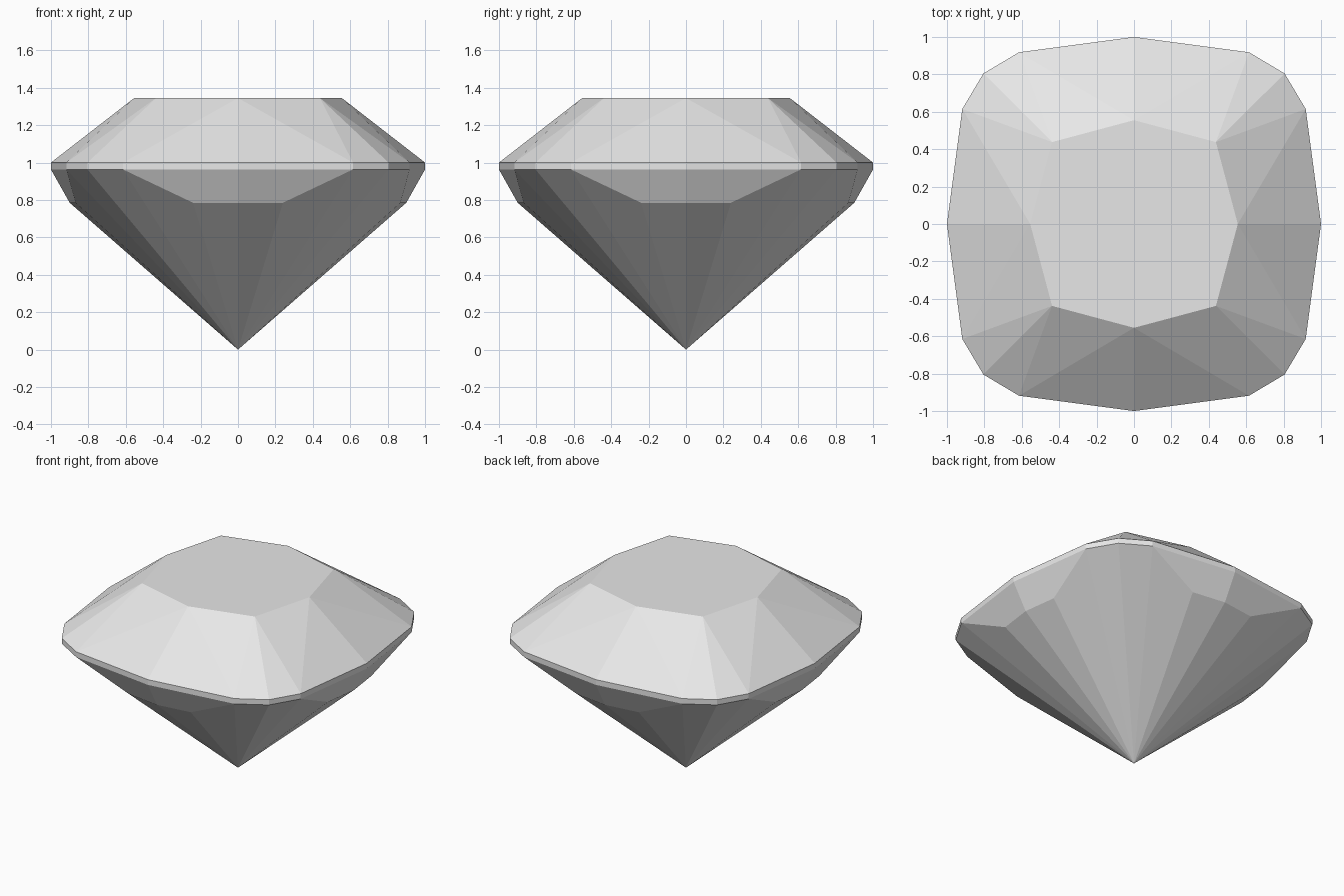
import bpy
import bmesh
from math import pi
from mathutils import Matrix, Vector

cube = bpy.data.objects.get("Cube")
if cube:
    bpy.data.objects.remove(cube, do_unlink=True)

# Material
grey = bpy.data.materials.new("pale_grey")
grey.use_nodes = True
colour = (0.8, 0.8, 0.8, 1)
grey.diffuse_color = colour
grey.node_tree.nodes["Principled BSDF"].inputs["Base Color"].default_value = colour

bm = bmesh.new()


def ring(quarter, z):
    """Repeat a quarter outline four times round the axis."""
    return [bm.verts.new(Matrix.Rotation(q * pi / 2, 3, "Z") @ Vector((x, y, z)))
            for q in range(4) for x, y in quarter]


def face(*verts):
    bm.faces.new(verts)


# Rings from table to culet
outline = [(1, 0), (0.918, 0.615), (0.805, 0.805), (0.615, 0.918)]
table = ring([(0.555, 0), (0.438, 0.438)], 1.345)
girdle_top = ring(outline, 1.0)
girdle_base = ring(outline, 0.963)
belt = ring([(0.9, 0), (0.868, 0.24), (0.24, 0.868)], 0.785)
culet = bm.verts.new((0, 0, 0))

# Table
face(*table)

# Girdle band
for i in range(len(girdle_top)):
    face(girdle_top[i - 1], girdle_top[i], girdle_base[i], girdle_base[i - 1])


def section(verts, q):
    """The vertices of quarter q, plus the first of the next quarter."""
    n = len(verts) // 4
    return [verts[(q * n + k) % len(verts)] for k in range(n + 1)]


for q in range(4):
    # Crown facets
    side, corner, next_side = section(table, q)
    a, b, c, d, e = section(girdle_top, q)
    for tri in ((side, a, b), (side, b, corner), (corner, b, c),
                (corner, c, d), (corner, d, next_side), (next_side, d, e)):
        face(*tri)

    # Pavilion facets
    a, b, c, d, e = section(girdle_base, q)
    m, n, o, p = section(belt, q)
    face(a, b, n, m)
    face(d, e, p, o)
    for u, v in ((m, n), (n, b), (b, c), (c, d), (d, o), (o, p)):
        face(u, v, culet)

bmesh.ops.recalc_face_normals(bm, faces=bm.faces)
mesh = bpy.data.meshes.new("cut_gemstone")
bm.to_mesh(mesh)
bm.free()
mesh.materials.append(grey)
gem = bpy.data.objects.new("cut_gemstone", mesh)
bpy.context.collection.objects.link(gem)
